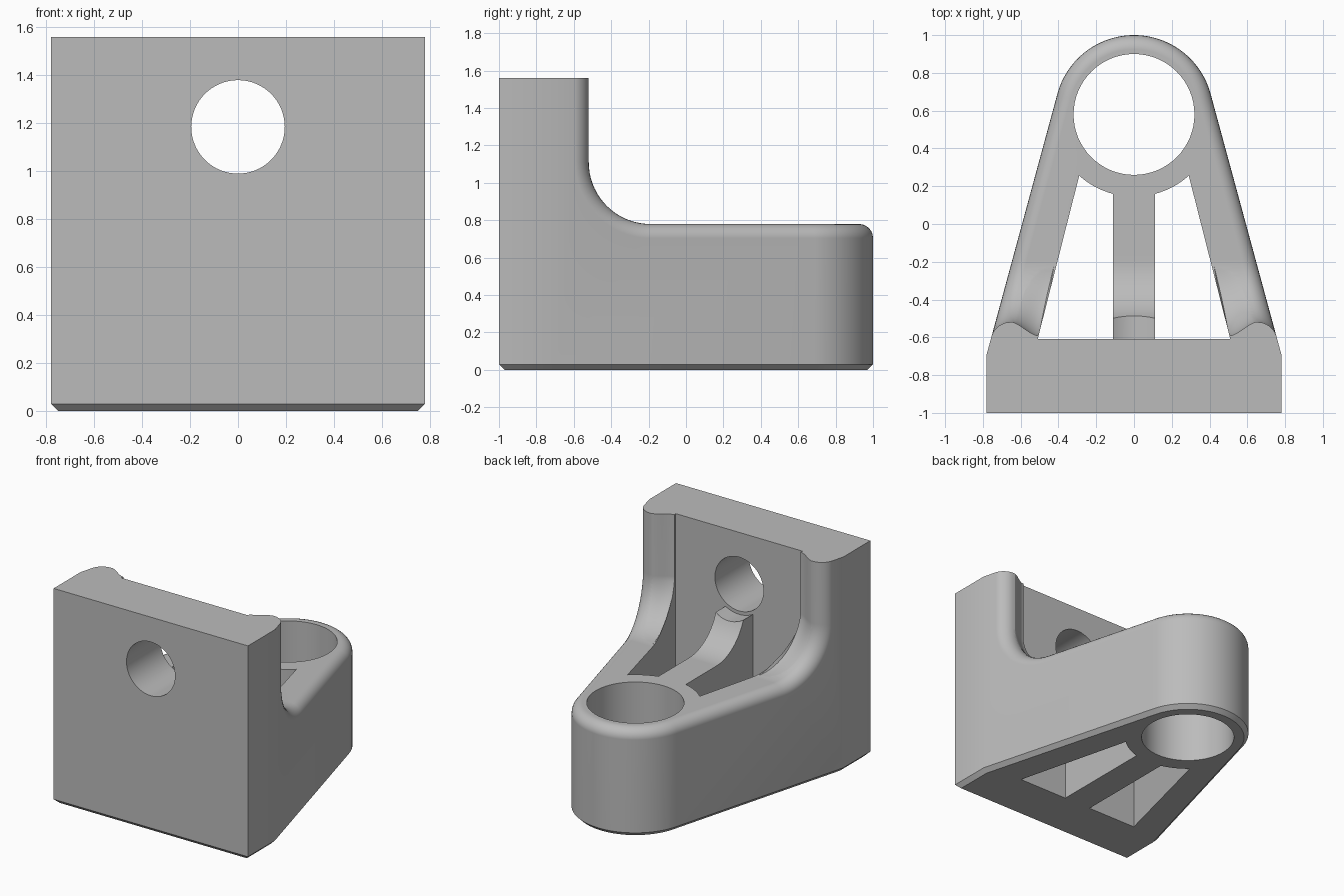
import bpy, bmesh, math
from mathutils import Vector

if "Cube" in bpy.data.objects:
    bpy.data.objects.remove(bpy.data.objects["Cube"], do_unlink=True)

grey = bpy.data.materials.new("plain grey")
grey.use_nodes = True
grey.diffuse_color = (0.5, 0.5, 0.5, 1)
grey.node_tree.nodes["Principled BSDF"].inputs["Base Color"].default_value = (0.5, 0.5, 0.5, 1)

HUB = Vector((0, 0.58))          # centre of the bushing
HEIGHT, ARM, BACK, POCKET = 1.56, 0.78, -0.52, -0.61
FILLET = 0.33
SLOPE = 0.258                    # inward lean of the side walls


def loft(name, rings):
    """Closed solid through a list of equal-length point rings."""
    bm = bmesh.new()
    vs = [[bm.verts.new(p) for p in ring] for ring in rings]
    n = len(vs[0])
    for a, b in zip(vs, vs[1:]):
        for i in range(n):
            j = (i + 1) % n
            bm.faces.new((a[i], a[j], b[j], b[i]))
    bm.faces.new(vs[0])
    bm.faces.new(vs[-1])
    bmesh.ops.recalc_face_normals(bm, faces=bm.faces)
    me = bpy.data.meshes.new(name)
    bm.to_mesh(me)
    bm.free()
    me.materials.append(grey)
    ob = bpy.data.objects.new(name, me)
    bpy.context.collection.objects.link(ob)
    return ob


def upright(name, pts, lo, hi):
    return loft(name, [[(x, y, z) for x, y in pts] for z in (lo, hi)])


def arc(cx, cy, r, a0, a1, n):
    return [(cx + r * math.cos(a0 + (a1 - a0) * i / n),
             cy + r * math.sin(a0 + (a1 - a0) * i / n)) for i in range(n + 1)]


def combine(body, cutter, operation="DIFFERENCE"):
    mod = body.modifiers.new("cut", "BOOLEAN")
    mod.operation, mod.solver, mod.object = operation, "EXACT", cutter
    bpy.context.view_layer.objects.active = body
    bpy.ops.object.modifier_apply(modifier=mod.name)
    bpy.data.objects.remove(cutter, do_unlink=True)


# Footprint: square plate tapering to a round nose
lean = math.atan(SLOPE)
nose = arc(HUB.x, HUB.y, 0.42, lean, math.pi - lean, 48)
footprint = [(-0.78, -0.69), (-0.78, -1), (0.78, -1), (0.78, -0.69)] + nose
bracket = upright("bracket", footprint, 0, HEIGHT)

# Side profile: tall plate sweeping down to the low arm
sweep = arc(BACK + FILLET, ARM + FILLET, FILLET, math.pi, 1.5 * math.pi, 18)
profile = [(-1.2, -0.2), (-1.2, 1.8), (BACK, 1.8)] + sweep + [(1.2, ARM), (1.2, -0.2)]
combine(bracket, loft("side_profile", [[(x, y, z) for y, z in profile] for x in (-1, 1)]),
        "INTERSECT")

# Rounded upper rim and chamfered base
bm = bmesh.new()
bm.from_mesh(bracket.data)
bmesh.ops.remove_doubles(bm, verts=bm.verts, dist=1e-5)
bm.normal_update()


def is_side(f):
    return abs(f.normal.z) < 0.01 and (abs(f.normal.x) > 0.1 or f.calc_center_median().y > 0.8)


def is_sweep(f):
    c = f.calc_center_median()
    return not is_side(f) and c.z < 1.5 and (f.normal.z > 0.01 or (f.normal.y > 0.9 and c.y < 0))


rim = [e for e in bm.edges if len(e.link_faces) == 2
       and any(is_side(f) for f in e.link_faces) and any(is_sweep(f) for f in e.link_faces)]
bmesh.ops.bevel(bm, geom=rim, offset=0.075, offset_type="OFFSET", segments=6,
                profile=0.5, affect="EDGES", clamp_overlap=False)
base = [e for e in bm.edges if all(v.co.z < 1e-4 for v in e.verts)]
bmesh.ops.bevel(bm, geom=base, offset=0.03, offset_type="OFFSET", segments=1,
                affect="EDGES", clamp_overlap=False)
bm.to_mesh(bracket.data)
bm.free()

# Hollowed inner flank of each wall, fading out along the sweep
path = [(BACK, 1.7)] + sweep
for s in (-1, 1):
    rings = []
    for k, (y, z) in enumerate(path):
        t = max(0, k - 1) / (len(path) - 2)
        ny, nz = math.cos(t * math.pi / 2), math.sin(t * math.pi / 2)
        depth = 0.075 * (1 - t) ** 1.2
        shift = SLOPE * (y - BACK)
        ring = []
        for i in range(9):
            u = i / 8
            ease = u * u * (3 - 2 * u)
            d = depth * ease - 0.003
            ring.append((s * (0.66 - 0.16 * u - shift), y - d * ny, z - d * nz))
        for x in (0.45, 0.66):
            ring.append((s * (x - shift), y + 0.06 * ny, z + 0.06 * nz))
        rings.append(ring)
    combine(bracket, loft("flank_hollow", rings))

# Two tapered pockets either side of the centre rib
R = 0.435
a_rib = math.acos(0.11 / R)
a_wall = math.acos(0.29 / R)
for s in (-1, 1):
    hub_arc = arc(HUB.x, HUB.y, R, -a_wall, -a_rib, 8)
    pts = [(0.11, POCKET), (0.51, POCKET)] + hub_arc
    combine(bracket, upright("pocket", [(s * x, y) for x, y in pts], -0.2, 1.8))

# Clearance around the bolt above the rib
slot = [(0.22, 1.8), (-0.22, 1.8)] + arc(0, 1.185, 0.22, math.pi, 2 * math.pi, 32)
combine(bracket, loft("rib_clearance", [[(x, y, z) for x, z in slot] for y in (POCKET, -0.3)]))

# Bolt hole through the plate and bushing bore through the nose
bolt = arc(0, 1.185, 0.195, 0, 2 * math.pi, 64)[:-1]
combine(bracket, loft("bolt_hole", [[(x, y, z) for x, z in bolt] for y in (-1.2, -0.3)]))
bore = arc(HUB.x, HUB.y, 0.32, 0, 2 * math.pi, 64)[:-1]
combine(bracket, upright("bushing_bore", bore, -0.2, 1.2))

# Smooth curves, crisp edges
for o in bpy.context.selected_objects:
    o.select_set(False)
bracket.select_set(True)
bpy.context.view_layer.objects.active = bracket
bpy.ops.object.shade_smooth_by_angle(angle=math.radians(30))
weighted = bracket.modifiers.new("even_shading", "WEIGHTED_NORMAL")
weighted.keep_sharp = True
